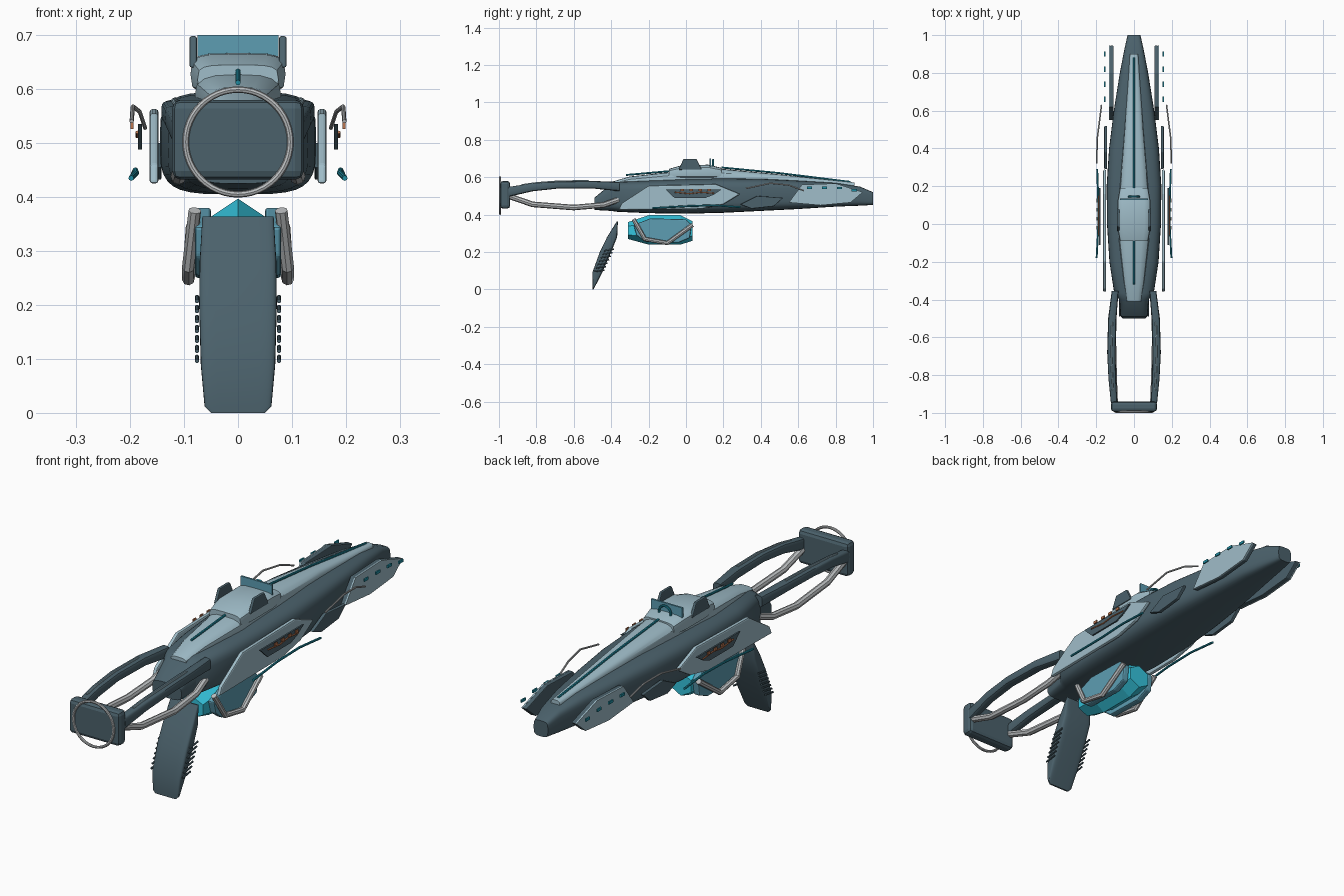
import bpy, bmesh, math
from math import cos, sin, pi, radians

cube = bpy.data.objects.get("Cube")
if cube:
    bpy.data.objects.remove(cube, do_unlink=True)


def material(name, rgb):
    m = bpy.data.materials.new(name)
    m.use_nodes = True
    m.diffuse_color = (*rgb, 1)
    m.node_tree.nodes["Principled BSDF"].inputs["Base Color"].default_value = (*rgb, 1)
    return m


SLATE = material("dark slate", (.07, .12, .148))
LIGHT = material("pale steel", (.35, .51, .585))
GREY = material("silver grey", (.50, .52, .53))
CYAN = material("bright cyan", (.035, .55, .72))
BLUE = material("mid blue", (.11, .34, .45))
TEAL = material("teal", (.015, .28, .38))
ORANGE = material("copper orange", (.5, .18, .08))


def finish(ob, mat, bevel=0, mirror=False, smooth=True):
    ob.data.materials.append(mat)
    bpy.ops.object.select_all(action='DESELECT')
    ob.select_set(True)
    bpy.context.view_layer.objects.active = ob
    if smooth:
        bpy.ops.object.shade_smooth_by_angle(angle=radians(32))
    if bevel:
        mod = ob.modifiers.new("edge bevel", 'BEVEL')
        mod.width = bevel
        mod.segments = 2
    if mirror:
        ob.modifiers.new("both sides", 'MIRROR')
    return ob


def mesh_object(name, bm):
    bmesh.ops.recalc_face_normals(bm, faces=bm.faces)
    me = bpy.data.meshes.new(name)
    bm.to_mesh(me)
    bm.free()
    ob = bpy.data.objects.new(name, me)
    bpy.context.collection.objects.link(ob)
    return ob


def loft(name, mat, stations, power=4, sides=32, start=0, **kw):
    """Superellipse sections along y; station = x, y, z low, z high, half width."""
    bm = bmesh.new()
    rings = []
    for x, y, lo, hi, hw in stations:
        ring = []
        for i in range(sides):
            t = start + 2 * pi * i / sides
            c, s = [math.copysign(abs(v) ** (2 / power), v) for v in (cos(t), sin(t))]
            ring.append(bm.verts.new((x + hw * c, y, (lo + hi) / 2 + (hi - lo) / 2 * s)))
        rings.append(ring)
    for a, b in zip(rings, rings[1:]):
        for i in range(sides):
            j = (i + 1) % sides
            bm.faces.new((a[i], a[j], b[j], b[i]))
    bm.faces.new(rings[0])
    bm.faces.new(rings[-1])
    return finish(mesh_object(name, bm), mat, **kw)


def plate(name, mat, outline, x0, x1, bevel=0, mirror=True):
    """Outline in (y, z), extruded from x0 to x1."""
    bm = bmesh.new()
    a, b = [[bm.verts.new((x, y, z)) for y, z in outline] for x in (x0, x1)]
    bm.faces.new(a)
    bm.faces.new(b)
    for i in range(len(a)):
        j = (i + 1) % len(a)
        bm.faces.new((a[i], a[j], b[j], b[i]))
    return finish(mesh_object(name, bm), mat, bevel, mirror, smooth=False)


def box(name, mat, lo, hi, **kw):
    (x0, y0, z0), (x1, y1, z1) = lo, hi
    return plate(name, mat, [(y0, z0), (y1, z0), (y1, z1), (y0, z1)], x0, x1, **kw)


def tube(name, mat, points, radius, mirror=True, curved=False):
    cu = bpy.data.curves.new(name, 'CURVE')
    cu.dimensions = '3D'
    cu.bevel_depth = radius
    cu.bevel_resolution = 2
    cu.use_fill_caps = True
    if curved:
        sp = cu.splines.new('NURBS')
        sp.use_endpoint_u = True
        sp.order_u = 3
    else:
        sp = cu.splines.new('POLY')
    sp.points.add(len(points) - 1)
    for p, co in zip(sp.points, points):
        p.co = (*co, 1)
    ob = bpy.data.objects.new(name, cu)
    bpy.context.collection.objects.link(ob)
    bpy.ops.object.select_all(action='DESELECT')
    ob.select_set(True)
    bpy.context.view_layer.objects.active = ob
    bpy.ops.object.convert(target='MESH')
    return finish(bpy.context.object, mat, mirror=mirror)


def ring(name, mat, major, minor, y, z):
    bpy.ops.mesh.primitive_torus_add(major_radius=major, minor_radius=minor, major_segments=48,
                                     minor_segments=8, location=(0, y, z), rotation=(pi / 2, 0, 0))
    bpy.context.object.name = name
    return finish(bpy.context.object, mat)


# Hull
loft("hull", SLATE, [(0, -.49, .425, .49, .07), (0, -.40, .42, .565, .078),
                     (0, -.365, .415, .575, .105), (0, -.2, .408, .583, .13),
                     (0, 0, .405, .592, .143), (0, .2, .41, .595, .145),
                     (0, .4, .42, .592, .132), (0, .6, .43, .582, .107),
                     (0, .8, .443, .57, .075), (0, .93, .448, .55, .05),
                     (0, 1, .452, .52, .034)])

# Pale spine with its accent lines
loft("spine", LIGHT, [(0, -.41, .53, .572, .038), (0, -.3, .54, .604, .055),
                      (0, -.08, .55, .628, .08), (0, .19, .55, .645, .075),
                      (0, .5, .55, .615, .05), (0, .9, .53, .572, .022)],
     power=3, sides=16)
tube("rear_accent_line", TEAL, [(0, -.32, .612), (0, -.06, .635)], .005, mirror=False)
tube("front_accent_line", TEAL, [(0, .19, .652), (0, .5, .622), (0, .88, .575)], .005, mirror=False)

# Sight housing, brackets and screen
loft("sight_housing", LIGHT, [(0, -.09, .59, .645, .075), (0, -.02, .59, .665, .088),
                              (0, .12, .59, .667, .088), (0, .19, .59, .65, .075)],
     power=4, sides=16)
plate("sight_bracket", SLATE, [(-.04, .64), (-.013, .698), (.056, .698), (.085, .64)], .076, .09, bevel=.004)
box("sight_screen", BLUE, (-.075, .126, .64), (.075, .134, .70), mirror=False)
ring("sight_ring", TEAL, .028, .005, .145, .665)

# Stock
loft("stock_arm", SLATE, [(.105, -.95, .495, .548, .017), (.115, -.82, .525, .568, .02),
                          (.12, -.68, .54, .578, .022), (.115, -.5, .54, .58, .022),
                          (.10, -.355, .525, .575, .018)], sides=16, mirror=True)
tube("stock_arm_inlay", LIGHT, [(.112, -.88, .559), (.116, -.8, .57), (.12, -.68, .579),
                                (.116, -.52, .581)], .004)
tube("stock_strut", GREY, [(.10, -.95, .50), (.105, -.82, .455), (.11, -.6, .438),
                           (.105, -.44, .452), (.095, -.36, .48)], .015)
box("butt_plate", SLATE, (-.122, -.994, .432), (.122, -.94, .58), bevel=.016, mirror=False)
ring("butt_ring", GREY, .097, .006, -.994, .502)

# Grip, lofted lengthwise and stood upright, with ribs
grip = loft("grip", SLATE, [(0, 0, .494, .501, .05), (0, .012, .488, .501, .062),
                            (0, .09, .448, .501, .069), (0, .2, .40, .461, .072),
                            (0, .28, .368, .422, .071), (0, .364, .364, .37, .066)], power=6)
grip.rotation_euler.x = pi / 2
for i in range(7):
    z = .10 + .0185 * i
    y = -.468 + .0085 * i
    tube("grip_rib", SLATE, [(.076, y - .022, z - .004), (.076, y + .032, z + .004)], .004)

# Magazine
loft("magazine", CYAN, [(0, -.31, .27, .36, .055), (0, -.2, .24, .397, .068),
                        (0, -.03, .24, .397, .068), (0, .035, .26, .365, .055)],
     power=2, sides=6, start=pi / 2, smooth=False)
plate("magazine_side_panel", BLUE, [(-.28, .345), (-.19, .38), (0, .375), (.03, .345),
                                    (.02, .275), (-.04, .25), (-.22, .255), (-.265, .29)], .05, .08, bevel=.006)
tube("magazine_rail", GREY, [(.08, -.28, .375), (.092, -.22, .27), (.092, -.1, .248),
                             (.085, .035, .345)], .012)
tube("magazine_bolt", TEAL, [(.078, -.25, .32), (.09, -.25, .32)], .006)

# Side armour with dark vent and lights
plate("side_armour", LIGHT, [(-.36, .425), (-.345, .46), (-.2, .555), (.16, .563), (.29, .51),
                             (.2, .455), (.08, .43)], .147, .164, bevel=.006)
plate("side_vent", SLATE, [(-.11, .535), (.19, .535), (.145, .505), (.1, .488), (-.06, .488)], .178, .185)
for i in range(4):
    y = -.03 + .048 * i
    box("vent_light", ORANGE, (.194, y, .526), (.199, y + .02, .538))
tube("vent_wire", ORANGE, [(.187, -.06, .52), (.187, .02, .512), (.187, .08, .52), (.187, .15, .514)], .003)

# Loose cables along the flanks
tube("lower_cable", TEAL, [(.198, -.18, .435), (.188, 0, .445), (.19, .15, .45), (.195, .29, .44)],
     .005, curved=True)
tube("upper_cable", GREY, [(.197, .32, .54), (.195, .45, .568), (.182, .55, .558), (.172, .63, .528)],
     .004, curved=True)

# Forward flank plates
plate("mid_flank_plate", SLATE, [(.29, .455), (.38, .50), (.52, .49), (.47, .445), (.35, .432)], .142, .158, bevel=.003)
nose = [(.55, .465), (.62, .56), (.8, .567), (.945, .52), (.88, .465), (.72, .45)]
plate("nose_plate", SLATE, nose, .108, .128, bevel=.003)
plate("nose_plate_face", LIGHT, nose, .127, .133)
for y, z in ((.66, .544), (.74, .544), (.82, .542), (.9, .53)):
    box("nose_marker", TEAL, (.152, y - .014, z - .006), (.158, y + .014, z + .006))
